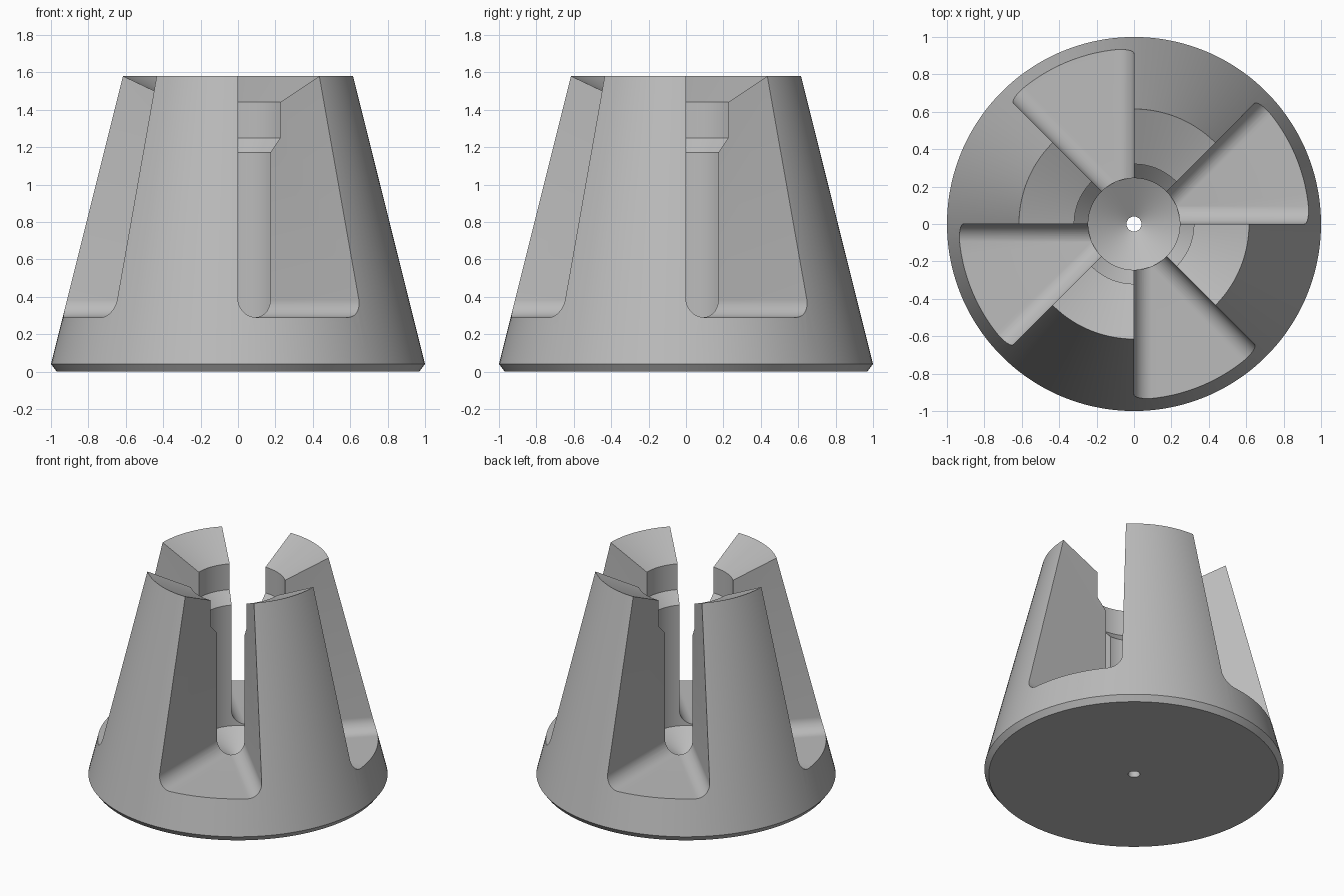
import bpy
import bmesh
from math import cos, sin, pi
from mathutils import Matrix, Vector

cube = bpy.data.objects.get("Cube")
if cube:
    bpy.data.objects.remove(cube, do_unlink=True)

FLOOR, FILLET = 0.29, 0.1
SEGMENTS, FILLET_STEPS = 128, 12

grey = bpy.data.materials.new("light_grey")
grey.use_nodes = True
colour = (0.5, 0.5, 0.5, 1)
grey.diffuse_color = colour
grey.node_tree.nodes["Principled BSDF"].inputs["Base Color"].default_value = colour


def make_object(name, bm):
    bmesh.ops.recalc_face_normals(bm, faces=bm.faces)
    mesh = bpy.data.meshes.new(name)
    bm.to_mesh(mesh)
    bm.free()
    mesh.materials.append(grey)
    obj = bpy.data.objects.new(name, mesh)
    bpy.context.collection.objects.link(obj)
    return obj


def lathe(name, profile):
    """Revolve a closed (radius, height) loop about z."""
    bm = bmesh.new()
    rings = []
    for i in range(SEGMENTS):
        a = 2 * pi * (i + 0.5) / SEGMENTS
        rings.append([bm.verts.new((r * cos(a), r * sin(a), z)) for r, z in profile])
    for i, ring in enumerate(rings):
        nxt = rings[(i + 1) % SEGMENTS]
        for j in range(len(profile)):
            k = (j + 1) % len(profile)
            bm.faces.new((ring[j], nxt[j], nxt[k], ring[k]))
    return make_object(name, bm)


def clip(bm, point, outward):
    """Slice off everything beyond a plane and cap the cut."""
    geom = bm.verts[:] + bm.edges[:] + bm.faces[:]
    bmesh.ops.bisect_plane(bm, geom=geom, dist=1e-6, plane_co=point,
                           plane_no=outward, clear_outer=True)
    rim = [e for e in bm.edges if e.is_boundary]
    if rim:
        bmesh.ops.holes_fill(bm, edges=rim, sides=0)


def slot_cutter(name, turn):
    """A 45 degree wedge whose walls blend into the floor with fillets."""
    bm = bmesh.new()
    bmesh.ops.create_cube(bm, size=4, matrix=Matrix.Translation((0, 0, 1)))
    up = Vector((0, 0, 1))
    walls = (Vector((0, -1, 0)), Vector((-sin(pi / 4), cos(pi / 4), 0)))
    for wall in walls:
        centre = -wall * FILLET + up * (FLOOR + FILLET)
        for i in range(FILLET_STEPS + 1):
            a = pi / 2 * i / FILLET_STEPS
            outward = wall * cos(a) - up * sin(a)
            clip(bm, centre + outward * FILLET, outward)
    bmesh.ops.rotate(bm, verts=bm.verts, matrix=Matrix.Rotation(turn, 3, "Z"))
    return make_object(name, bm)


# Tapered body with stepped bore, flared mouth and a conical bore end
body = lathe("slotted_cone_body", [
    (0.04, 0), (0.97, 0), (1, 0.04), (0.615, 1.58), (0.32, 1.44),
    (0.32, 1.25), (0.245, 1.17), (0.245, 0.28), (0.04, 0.16)])

# Four wedge slots leave four upright jaws
bpy.context.view_layer.objects.active = body
body.select_set(True)
for n in range(4):
    cutter = slot_cutter("slot_cutter", n * pi / 2)
    cutter.hide_render = True
    mod = body.modifiers.new("slot", "BOOLEAN")
    mod.operation, mod.solver, mod.object = "DIFFERENCE", "EXACT", cutter
    bpy.ops.object.modifier_apply(modifier=mod.name)
    bpy.data.objects.remove(cutter, do_unlink=True)

bpy.ops.object.shade_smooth_by_angle(angle=pi / 7)
